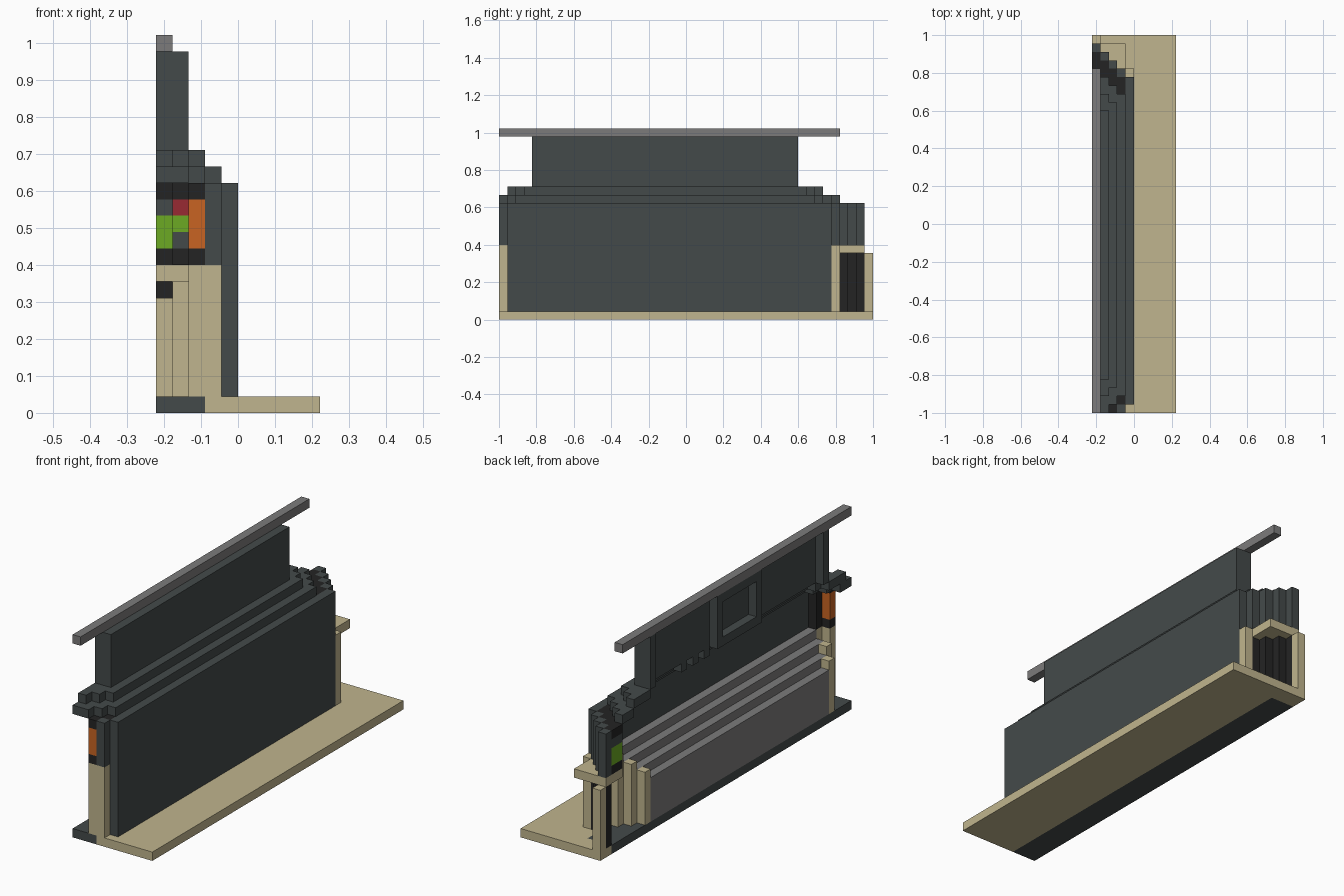
import bpy, bmesh
from mathutils import Vector

cube = bpy.data.objects.get("Cube")
if cube:
    bpy.data.objects.remove(cube, do_unlink=True)

U = 2 / 45                       # one block
ORIGIN = Vector((-5 * U, -1, 0))


def linear(c):
    c /= 255
    return c / 12.92 if c <= 0.04 else ((c + 0.055) / 1.055) ** 2.4


def material(name, r, g, b):
    m = bpy.data.materials.new(name)
    m.use_nodes = True
    col = (linear(r), linear(g), linear(b), 1)
    m.diffuse_color = col
    m.node_tree.nodes["Principled BSDF"].inputs["Base Color"].default_value = col
    return m


slate = material("slate", 68, 74, 74)
tan = material("tan", 192, 181, 142)
grey = material("grey", 124, 123, 123)
black = material("black", 36, 36, 36)
green = material("green", 108, 170, 36)
orange = material("orange", 200, 100, 34)
red = material("red", 152, 42, 50)


def part(name, mat, boxes):
    """Make one object from boxes given as inclusive block ranges in x, y, z."""
    bm = bmesh.new()
    for xs, ys, zs in boxes:
        spans = [(s, s) if isinstance(s, int) else s for s in (xs, ys, zs)]
        lo = Vector([s[0] for s in spans]) * U
        hi = Vector([s[1] + 1 for s in spans]) * U
        made = bmesh.ops.create_cube(bm, size=1)["verts"]
        for v in made:
            t = v.co + Vector((0.5, 0.5, 0.5))
            v.co = ORIGIN + Vector([a + (b - a) * f for a, b, f in zip(lo, hi, t)])
    me = bpy.data.meshes.new(name)
    bm.to_mesh(me)
    bm.free()
    me.materials.append(mat)
    ob = bpy.data.objects.new(name, me)
    bpy.context.collection.objects.link(ob)
    return ob


LOWER, BAND, UPPER = (1, 8), (9, 13), (16, 21)

# base slab: wide tan deck and dark strip under the steps
part("deck", tan, [((3, 9), (0, 44), 0), ((0, 2), (43, 44), 0)])
part("floor_strip", slate, [((0, 2), (0, 42), 0)])

# long outer wall with the diagonal corner columns
part("outer_wall", slate, [(4, (1, 39), (1, 13)), (3, 0, BAND)])
part("corner_columns", slate, [(i, 43 - i, BAND) for i in range(4)])
part("door_panels", black, [(i, 43 - i, (1, 7)) for i in range(4)])

# tan door surround and canopy
part("door_frame", tan, [(4, 40, LOWER), (0, 44, (1, 7))])
part("canopy", tan, [((0, 3), (41, 43), 8), (3, 40, 8)])

# front end posts
part("front_posts", tan, [(3, 0, LOWER), (2, 0, LOWER), (3, 1, LOWER)])

# stepped seating rising towards the wall, with stepped end posts
part("steps", grey, [(i, (4 - i, 35 + i), (1, 5 + i)) for i in range(3)]
     + [(3, (2, 38), LOWER)])
part("step_end_posts", tan,
     [(i, 3 - i, (1, 6 + i)) for i in range(2)]
     + [(i, 36 + i, (1, 6 + i)) for i in range(3)])

# black lining behind the corners, with coloured panels
part("front_lining", black, [(3, 1, BAND), (2, 0, 9), (2, 0, 13)])
part("orange_panel", orange, [(2, 0, (10, 12))])
back = [(i, (41 - i, 42 - i)) for i in range(4)]
part("back_lining", black, [(i, j, k) for i, j in back for k in (9, 13)]
     + [(i, j, (10, 12)) for i, j in back[2:]])
part("green_panels", green, [(0, back[0][1], (10, 11)), (1, back[1][1], 11)])
part("red_panel", red, [(1, back[1][1], 12)])
part("slate_panels", slate, [(0, back[0][1], 12), (1, back[1][1], 10)])

# two stepped ledges under the upper wall
part("lower_ledge", slate,
     [(3, (2, 37), 14)]
     + [(i, (max(i - 1, 0), i + 1), 14) for i in range(3)]
     + [(i, (39 - i, 40 - i), 14) for i in range(3)])
part("upper_ledge", slate,
     [(2, (3, 36), 15)]
     + [(i, (i + 1, i + 3), 15) for i in range(2)]
     + [(i, (36 - i, 38 - i), 15) for i in range(2)])

# upper wall with end posts
part("upper_wall", slate, [(1, (4, 35), UPPER)])
part("upper_end_posts", slate, [(0, j, UPPER) for j in (4, 35)])

# raised window frame on the inner face and the brackets beside it
part("window_frame", slate,
     [(0, j, UPPER) for j in (16, 23)] + [(0, (17, 22), k) for k in (16, 21)])
part("brackets", slate, [(1, j, 15) for j in (24, 26, 28)])

# ridge beam
part("ridge_beam", grey, [(0, (0, 40), 22)])
